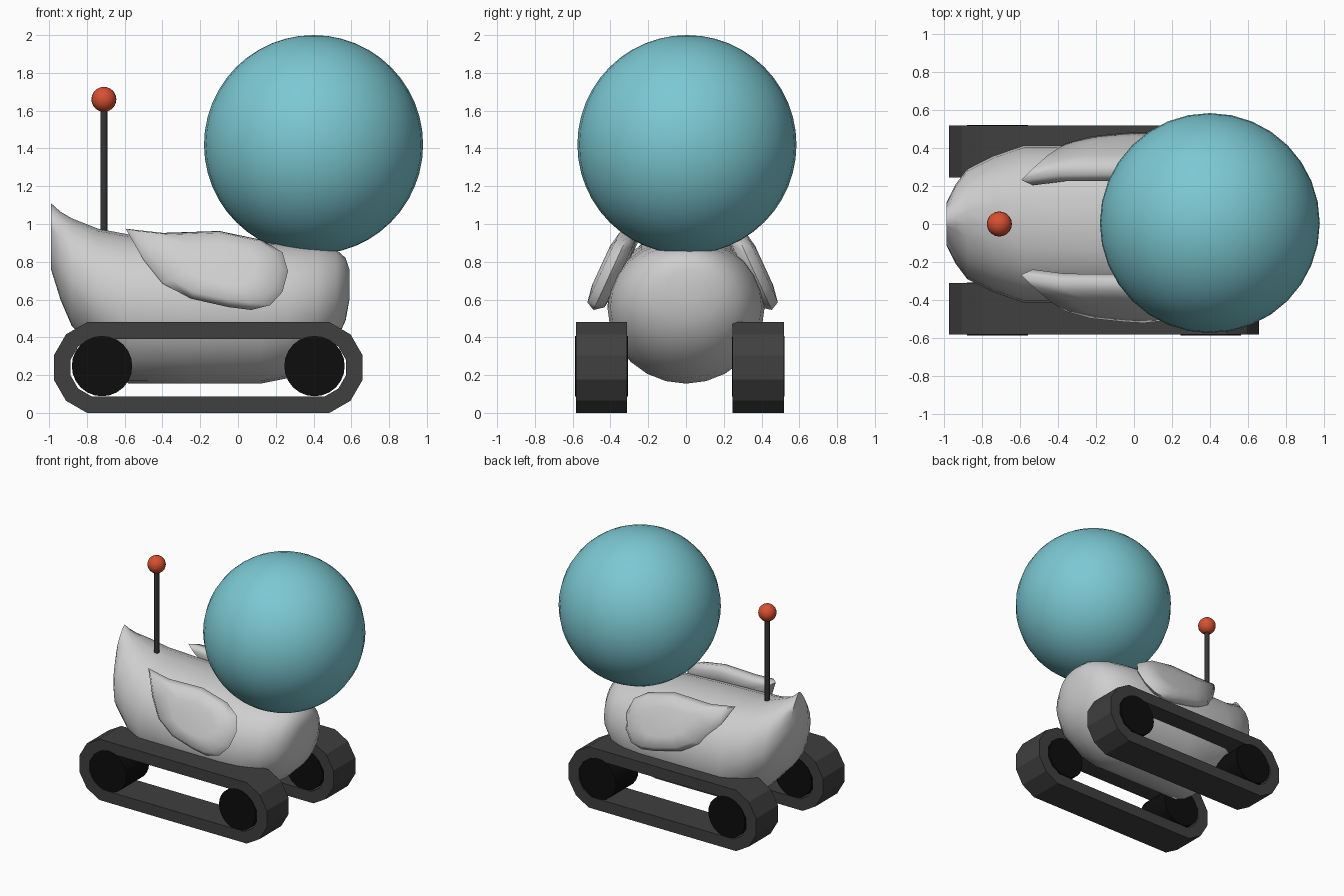
import bpy, bmesh, math

if "Cube" in bpy.data.objects:
    bpy.data.objects.remove(bpy.data.objects["Cube"])


def material(name, rgb):
    m = bpy.data.materials.new(name)
    m.diffuse_color = (*rgb, 1)
    m.use_nodes = True
    m.node_tree.nodes["Principled BSDF"].inputs["Base Color"].default_value = m.diffuse_color
    return m


TEAL = material("teal", (0.2, 0.58, 0.65))
GREY = material("light grey", (0.62, 0.62, 0.62))
RUBBER = material("dark rubber", (0.05, 0.05, 0.05))
BLACK = material("black", (0.004, 0.004, 0.004))
ROD = material("rod grey", (0.035, 0.035, 0.035))
RED = material("orange red", (0.68, 0.08, 0.03))


def finish(bm, name, mat, angle=None):
    bmesh.ops.recalc_face_normals(bm, faces=bm.faces)
    me = bpy.data.meshes.new(name)
    bm.to_mesh(me)
    bm.free()
    me.materials.append(mat)
    ob = bpy.data.objects.new(name, me)
    bpy.context.collection.objects.link(ob)
    if angle:
        bpy.ops.object.select_all(action='DESELECT')
        ob.select_set(True)
        bpy.context.view_layer.objects.active = ob
        bpy.ops.object.shade_smooth_by_angle(angle=math.radians(angle))
    return ob


def bridge(bm, a, b):
    n = len(a)
    for i in range(n):
        bm.faces.new((a[i], a[(i + 1) % n], b[(i + 1) % n], b[i]))


def ball(name, mat, loc, r, u, v):
    bm = bmesh.new()
    bmesh.ops.create_uvsphere(bm, u_segments=u, v_segments=v, radius=r)
    bmesh.ops.translate(bm, verts=bm.verts, vec=loc)
    finish(bm, name, mat, 60)


def cylinder(name, mat, loc, r, depth, sides, along_y=False):
    bm = bmesh.new()
    bmesh.ops.create_cone(bm, cap_ends=True, segments=sides, radius1=r, radius2=r, depth=depth)
    for v in bm.verts:
        if along_y:
            v.co = (v.co.x, v.co.z, v.co.y)
    bmesh.ops.translate(bm, verts=bm.verts, vec=loc)
    finish(bm, name, mat, 40)


# Big round head
ball("head", TEAL, (0.4, 0.005, 1.42), 0.58, 32, 24)

# Antenna
cylinder("antenna_rod", ROD, (-0.71, 0, 1.26), 0.019, 0.74, 12)
ball("antenna_tip", RED, (-0.71, 0, 1.66), 0.066, 20, 12)

# Body: cross-sections along x (x, bottom, widest z, top, half width, upper exponent)
sections = [
    (-0.99, 0.76, 0.86, 1.11, 0.11, 1.7),
    (-0.94, 0.60, 0.78, 1.065, 0.21, 1.4),
    (-0.88, 0.46, 0.70, 1.03, 0.29, 1.1),
    (-0.74, 0.31, 0.62, 0.975, 0.36, 0.95),
    (-0.58, 0.155, 0.57, 0.945, 0.415, 0.85),
    (-0.25, 0.155, 0.55, 0.93, 0.415, 0.8),
    (0.12, 0.155, 0.55, 0.91, 0.415, 0.8),
    (0.27, 0.185, 0.56, 0.90, 0.40, 0.8),
    (0.42, 0.28, 0.58, 0.885, 0.355, 0.8),
    (0.52, 0.38, 0.61, 0.865, 0.28, 0.9),
    (0.57, 0.49, 0.65, 0.82, 0.19, 0.9),
    (0.59, 0.60, 0.69, 0.76, 0.09, 1.0),
]
bm = bmesh.new()
rings = []
N = 24
for x, zb, zc, zt, hw, e in sections:
    ring = []
    for i in range(N):
        t = 2 * math.pi * i / N
        c, s = math.cos(t), math.sin(t)
        y = math.copysign(abs(c) ** (e if s > 0 else 1), c) * hw
        ring.append(bm.verts.new((x, y, zc + s * (zt - zc if s > 0 else zc - zb))))
    rings.append(ring)
for a, b in zip(rings, rings[1:]):
    bridge(bm, a, b)
bm.faces.new(rings[0])
bm.faces.new(rings[-1])
finish(bm, "body", GREY, 50)

# Wings: side outline puffed to a cushion on a leaning plane
outline = [(-0.595, 0.975), (-0.4, 0.953), (-0.1, 0.963), (0.13, 0.915), (0.235, 0.85),
           (0.265, 0.75), (0.235, 0.64), (0.17, 0.57), (0.07, 0.545), (-0.05, 0.56),
           (-0.25, 0.605), (-0.4, 0.685), (-0.5, 0.81)]
cx, cz = -0.08, 0.77
for side, name in ((-1, "near_wing"), (1, "far_wing")):
    bm = bmesh.new()

    def wing_ring(scale, puff):
        out = []
        for x, z in outline:
            x, z = cx + (x - cx) * scale, cz + (z - cz) * scale
            d = 0.29 + 0.46 * (0.94 - z) + puff
            if x < -0.3:
                d -= 0.08 * (-0.3 - x)
            out.append(bm.verts.new((x, -0.018 + side * d, z + 0.3 * puff)))
        return out
    layers = [wing_ring(*p) for p in ((0.5, -0.06), (0.88, -0.045), (1, 0), (0.88, 0.045), (0.5, 0.06))]
    for a, b in zip(layers, layers[1:]):
        bridge(bm, a, b)
    bm.faces.new(layers[0])
    bm.faces.new(layers[-1])
    finish(bm, name, GREY, 60)


# Tracks: stadium bands with half twelve-gon ends
def stadium(apothem, y):
    R = apothem / math.cos(math.pi / 12)
    pts = []
    for mx, start in ((0.42, -75), (-0.735, 105)):
        for k in range(6):
            a = math.radians(start + 30 * k)
            pts.append((mx + R * math.cos(a), y, 0.24 + R * math.sin(a)))
    return pts


for yc, name in ((-0.4475, "near"), (0.3825, "far")):
    bm = bmesh.new()
    h = 0.136
    loops = [[bm.verts.new(p) for p in stadium(r, yc + dy)]
             for r, dy in ((0.24, -h), (0.24, h), (0.152, h), (0.152, -h))]
    for i in range(4):
        bridge(bm, loops[i], loops[(i + 1) % 4])
    finish(bm, name + "_track", RUBBER)
    # Wheels inside the band
    for x, end in ((-0.72, "rear"), (0.405, "front")):
        cylinder(f"{name}_{end}_wheel", BLACK, (x, yc, 0.248), 0.16, 0.28, 24, True)
